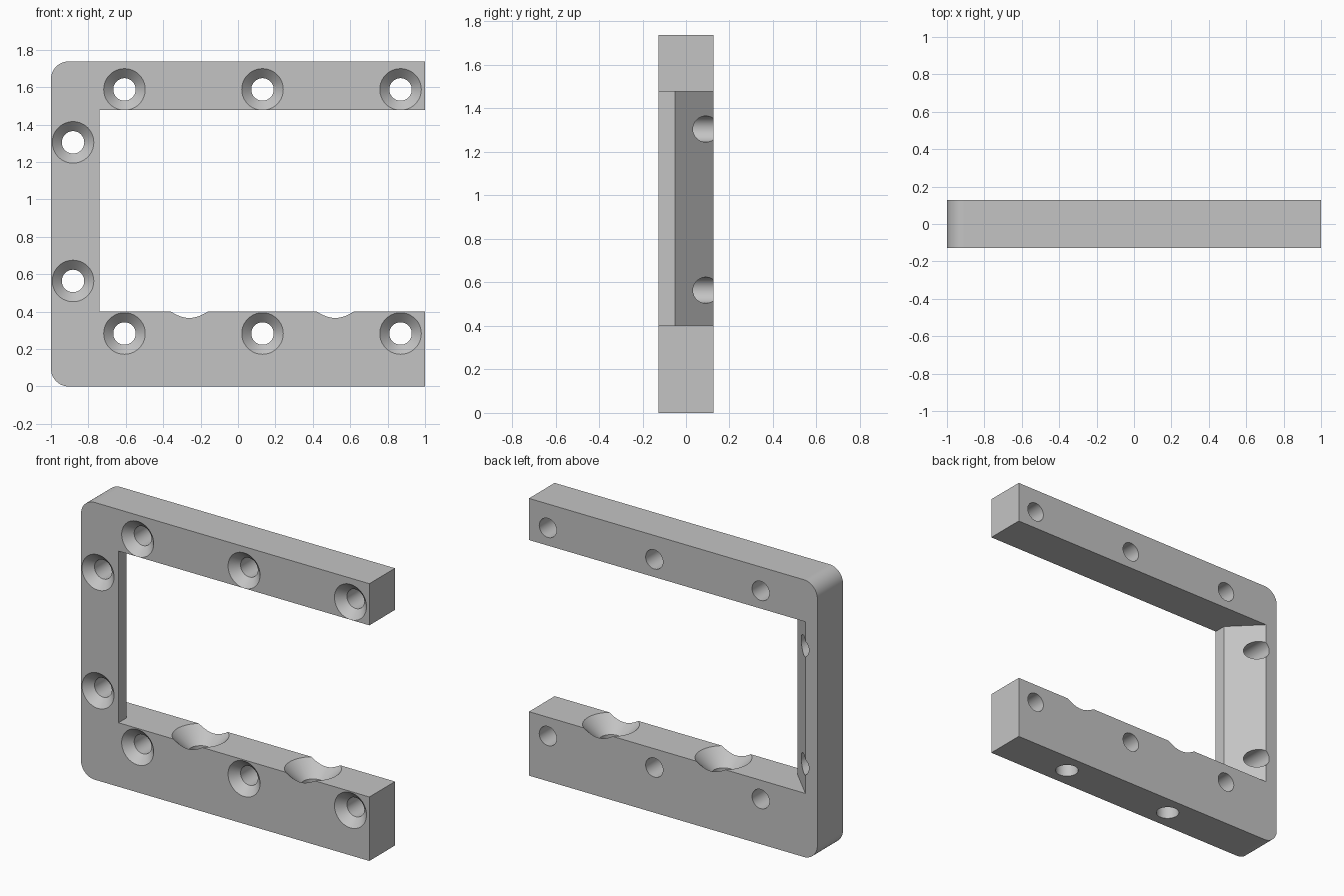
import bpy, bmesh, math
from mathutils import Matrix, Vector

cube = bpy.data.objects.get("Cube")
if cube:
    bpy.data.objects.remove(cube, do_unlink=True)

HEIGHT, HALF_DEPTH = 1.738, 0.127
OPEN_LOW, OPEN_HIGH = 0.401, 1.477
CORNER = 0.095

grey = bpy.data.materials.new("plain grey")
grey.use_nodes = True
grey.diffuse_color = (0.55, 0.55, 0.55, 1)
grey.node_tree.nodes["Principled BSDF"].inputs["Base Color"].default_value = grey.diffuse_color


def to_object(name, bm):
    bmesh.ops.recalc_face_normals(bm, faces=bm.faces)
    mesh = bpy.data.meshes.new(name)
    bm.to_mesh(mesh)
    bm.free()
    mesh.materials.append(grey)
    obj = bpy.data.objects.new(name, mesh)
    bpy.context.collection.objects.link(obj)
    return obj


def prism(name, points, direction):
    """Extrude a closed outline along a direction."""
    bm = bmesh.new()
    face = bm.faces.new([bm.verts.new(p) for p in points])
    out = bmesh.ops.extrude_face_region(bm, geom=[face])
    moved = [v for v in out["geom"] if isinstance(v, bmesh.types.BMVert)]
    bmesh.ops.translate(bm, verts=moved, vec=direction)
    return to_object(name, bm)


def add_countersunk(bm, mouth, axis, head, shank, length, over=0.03, sides=64):
    """Closed cutter: 45 degree cone at the mouth, then a straight shank."""
    turn = Vector((0, 0, 1)).rotation_difference(axis).to_matrix().to_4x4()
    place = Matrix.Translation(mouth) @ turn
    rings = []
    for depth, radius in ((-over, head + over), (head - shank, shank), (length + over, shank)):
        angles = [2 * math.pi * i / sides for i in range(sides)]
        rings.append([bm.verts.new(place @ Vector((radius * math.cos(a), radius * math.sin(a), depth)))
                      for a in angles])
    for a, b in zip(rings, rings[1:]):
        for i in range(sides):
            j = (i + 1) % sides
            bm.faces.new((a[i], a[j], b[j], b[i]))
    bm.faces.new(rings[0])
    bm.faces.new(rings[-1])


def cut(target, cutter):
    mod = target.modifiers.new("cut", 'BOOLEAN')
    mod.operation, mod.solver, mod.object = 'DIFFERENCE', 'EXACT', cutter
    bpy.context.view_layer.objects.active = target
    bpy.ops.object.modifier_apply(modifier=mod.name)
    bpy.data.objects.remove(cutter, do_unlink=True)


# Solid block with two rounded corners on the closed side
outline = [(1, 0), (1, HEIGHT)]
for centre_z, start in ((HEIGHT - CORNER, 90), (CORNER, 180)):
    for i in range(13):
        a = math.radians(start + 7.5 * i)
        outline.append((-1 + CORNER + CORNER * math.cos(a), centre_z + CORNER * math.sin(a)))
frame = prism("bracket_frame", [(x, -HALF_DEPTH, z) for x, z in outline], (0, 2 * HALF_DEPTH, 0))

# Opening, bevelled towards the back along the upright
opening = [(-0.74, -0.2), (1.2, -0.2), (1.2, 0.2), (-0.99, 0.2), (-0.74, -0.05)]
cut(frame, prism("opening_cutter", [(x, y, OPEN_LOW) for x, y in opening],
                 (0, 0, OPEN_HIGH - OPEN_LOW)))

# Countersunk screw holes through the front
bm = bmesh.new()
screws = [(x, z) for x in (-0.607, 0.131, 0.869) for z in (0.283, 1.588)]
screws += [(-0.882, z) for z in (0.564, 1.305)]
for x, z in screws:
    add_countersunk(bm, (x, -HALF_DEPTH, z), Vector((0, 1, 0)), 0.111, 0.06, 2 * HALF_DEPTH)
cut(frame, to_object("screw_cutter", bm))

# Larger countersunk holes down through the lower bar
bm = bmesh.new()
for x in (-0.26, 0.52):
    add_countersunk(bm, (x, 0, OPEN_LOW), Vector((0, 0, -1)), 0.162, 0.067, OPEN_LOW)
cut(frame, to_object("mount_cutter", bm))

# Smooth the holes and rounded corners, keep the flats crisp
bpy.ops.object.select_all(action='DESELECT')
frame.select_set(True)
bpy.context.view_layer.objects.active = frame
bpy.ops.object.shade_smooth_by_angle(angle=math.radians(30))
weighted = frame.modifiers.new("even_flats", 'WEIGHTED_NORMAL')
weighted.keep_sharp = True
